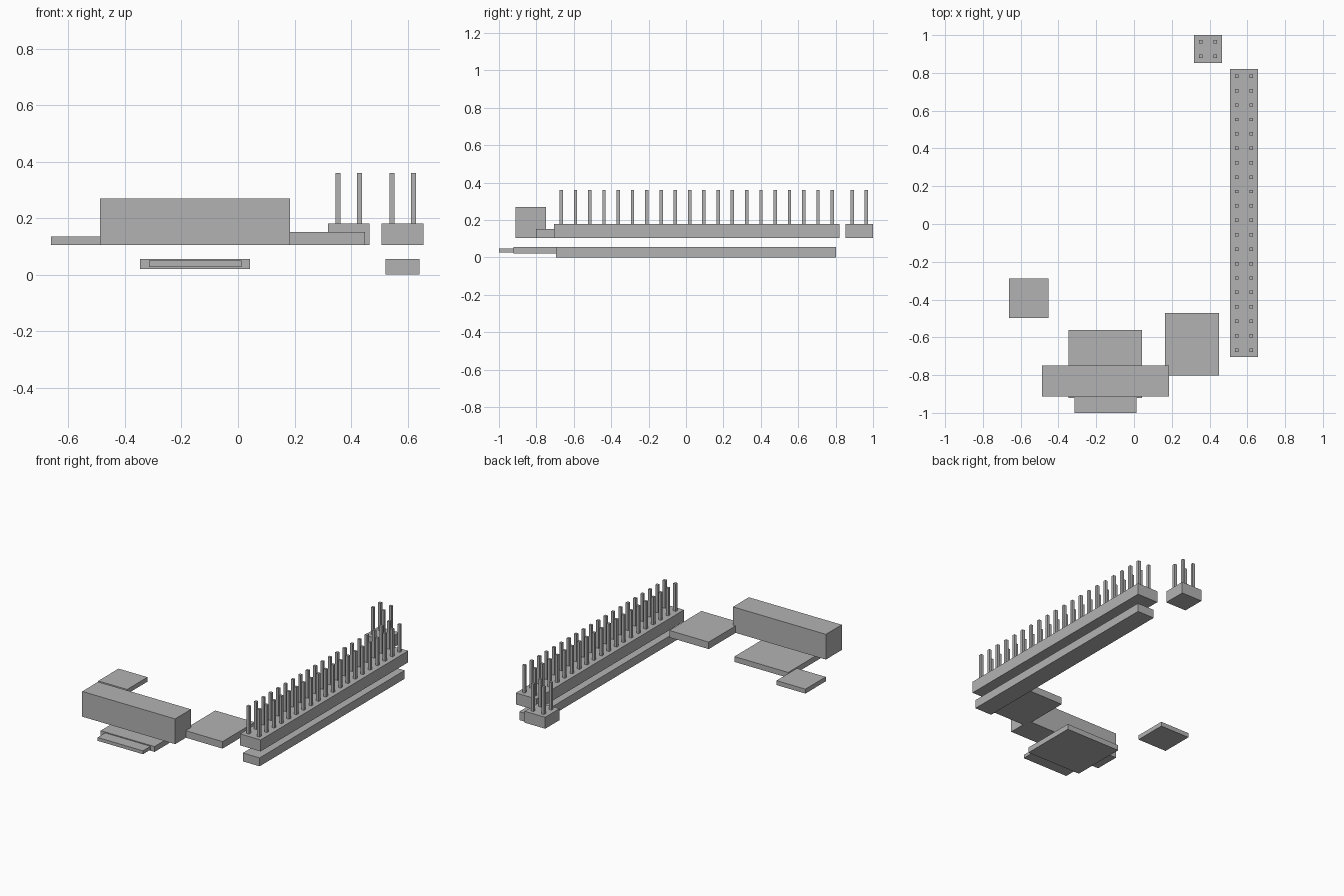
import bpy
import bmesh
from mathutils import Matrix, Vector

cube = bpy.data.objects.get("Cube")
if cube:
    bpy.data.objects.remove(cube, do_unlink=True)

# One plain grey for every part
grey = bpy.data.materials.new("plain grey")
grey.use_nodes = True
color = (0.45, 0.45, 0.45, 1)
grey.diffuse_color = color
grey.node_tree.nodes["Principled BSDF"].inputs["Base Color"].default_value = color


def add_box(bm, x, y, z):
    """Add a box spanning the given (low, high) ranges."""
    low, high = Vector((x[0], y[0], z[0])), Vector((x[1], y[1], z[1]))
    place = Matrix.Translation((low + high) / 2) @ Matrix.Diagonal((high - low).to_4d())
    bmesh.ops.create_cube(bm, size=1, matrix=place)


def finish(name, bm):
    mesh = bpy.data.meshes.new(name)
    bm.to_mesh(mesh)
    bm.free()
    mesh.materials.append(grey)
    obj = bpy.data.objects.new(name, mesh)
    bpy.context.collection.objects.link(obj)


def box(name, x, y, z):
    bm = bmesh.new()
    add_box(bm, x, y, z)
    finish(name, bm)


BOARD = 0.105      # level of the missing board's upper face
BASE_TOP = 0.18
PIN_TOP = 0.36
PITCH = 0.0763
HALF = 0.009       # half the pin width


def pin_header(name, x, y, rows):
    """Plastic base with two columns of square pins."""
    box(name + "_base", x, y, (BOARD, BASE_TOP))
    bm = bmesh.new()
    cx, cy = sum(x) / 2, sum(y) / 2
    for row in range(rows):
        py = cy + (row - (rows - 1) / 2) * PITCH
        for side in (-1, 1):
            px = cx + side * PITCH / 2
            add_box(bm, (px - HALF, px + HALF), (py - HALF, py + HALF), (BASE_TOP, PIN_TOP))
    finish(name + "_pins", bm)


# Pin headers
pin_header("long_header", (0.508, 0.657), (-0.705, 0.82), 20)
pin_header("small_header", (0.318, 0.466), (0.853, 1.0), 2)

# Parts on the upper side
box("ribbon_connector", (-0.488, 0.184), (-0.912, -0.748), (BOARD, 0.27))
box("video_socket", (0.165, 0.45), (-0.802, -0.47), (BOARD, 0.151))
box("chip", (-0.662, -0.453), (-0.498, -0.288), (BOARD, 0.134))

# Parts on the underside
box("lower_strip", (0.522, 0.643), (-0.695, 0.803), (0, 0.055))
box("card_socket", (-0.347, 0.042), (-0.922, -0.56), (0.02, 0.055))
box("memory_card", (-0.315, 0.013), (-1.0, -0.9), (0.027, 0.049))
